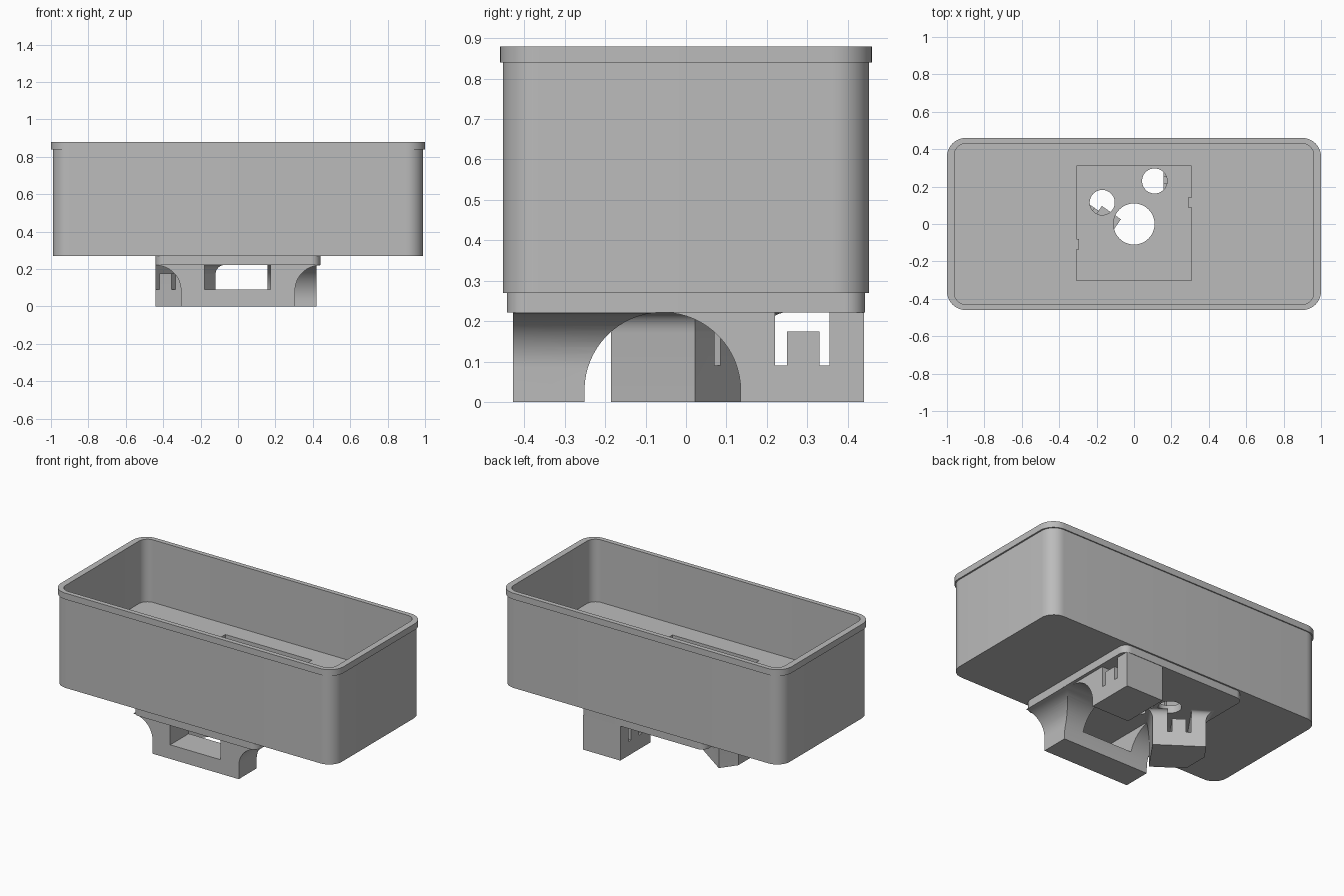
import bpy, bmesh, math
from mathutils import Matrix, Vector

if "Cube" in bpy.data.objects:
    bpy.data.objects.remove(bpy.data.objects["Cube"])

grey = bpy.data.materials.new("plain_grey")
grey.use_nodes = True
grey.diffuse_color = (0.5, 0.5, 0.5, 1)
grey.node_tree.nodes["Principled BSDF"].inputs["Base Color"].default_value = (0.5, 0.5, 0.5, 1)


def make_object(name, bm):
    bmesh.ops.recalc_face_normals(bm, faces=bm.faces)
    mesh = bpy.data.meshes.new(name)
    bm.to_mesh(mesh)
    bm.free()
    obj = bpy.data.objects.new(name, mesh)
    bpy.context.collection.objects.link(obj)
    mesh.materials.append(grey)
    return obj


def loft(name, rings):
    """Closed solid through matching rings of points."""
    bm = bmesh.new()
    loops = [[bm.verts.new(p) for p in ring] for ring in rings]
    count = len(loops[0])
    for low, high in zip(loops, loops[1:]):
        for i in range(count):
            j = (i + 1) % count
            bm.faces.new((low[i], low[j], high[j], high[i]))
    bm.faces.new(loops[0][::-1])
    bm.faces.new(loops[-1])
    return make_object(name, bm)


def prism(name, points, axis, start, end):
    """Extrude a 2D outline along the x, y or z axis."""
    place = {"x": lambda a, b, t: (t, a, b),
             "y": lambda a, b, t: (a, t, b),
             "z": lambda a, b, t: (a, b, t)}[axis]
    return loft(name, [[place(a, b, t) for a, b in points] for t in (start, end)])


def arc(cx, cy, r, start, end, steps=16):
    return [(cx + r * math.cos(math.radians(start + (end - start) * i / steps)),
             cy + r * math.sin(math.radians(start + (end - start) * i / steps)))
            for i in range(steps + 1)]


def rounded(hx, hy, r):
    corners = [(1, 1, 0), (-1, 1, 90), (-1, -1, 180), (1, -1, 270)]
    return [p for sx, sy, a in corners
            for p in arc(sx * (hx - r), sy * (hy - r), r, a, a + 90, 10)]


def rect(x0, x1, y0, y1):
    return [(x0, y0), (x1, y0), (x1, y1), (x0, y1)]


def boolean(obj, other, operation="DIFFERENCE"):
    mod = obj.modifiers.new("cut", "BOOLEAN")
    mod.object, mod.operation, mod.solver = other, operation, "EXACT"
    bpy.context.view_layer.objects.active = obj
    bpy.ops.object.modifier_apply(modifier=mod.name)
    bpy.data.objects.remove(other)


def smooth(obj):
    bpy.ops.object.select_all(action="DESELECT")
    obj.select_set(True)
    bpy.context.view_layer.objects.active = obj
    bpy.ops.object.shade_smooth_by_angle(angle=math.radians(30))


# Main heights
PLATE, BASE, FLOOR, RIM, TOP = 0.222, 0.27, 0.48, 0.84, 0.88

# Tray with an overhanging rim and a square floor opening
tray = prism("tray", rounded(0.99, 0.453, 0.09), "z", BASE, RIM + 0.02)
boolean(tray, prism("rim", rounded(1.0, 0.46, 0.1), "z", RIM, TOP), "UNION")
boolean(tray, prism("cavity", rounded(0.96, 0.43, 0.06), "z", FLOOR, TOP + 0.1))
boolean(tray, prism("opening", rect(-0.307, 0.307, -0.302, 0.31), "z", 0.2, FLOOR + 0.1))

# Small locating tabs inside the opening
for side, x, y in (("left", 0.3, 0.115), ("right", -0.303, -0.108)):
    prism(side + "_tab", rect(x - 0.01, x + 0.01, y - 0.028, y + 0.028), "z", BASE, FLOOR - 0.001)

# Mounting plate with three round holes
plate = prism("mounting_plate", rounded(0.44, 0.443, 0.05), "z", PLATE, BASE)
for x, y, r in ((0, 0, 0.11), (0.11, 0.23, 0.067), (-0.17, 0.115, 0.067)):
    boolean(plate, prism("hole", arc(x, y, r, 0, 352.5, 47), "z", 0.1, 0.4))

# Arch between the front bar and the left foot
MID, R = -0.058, 0.193
Z0 = PLATE - R

# Front bar: arched inner side, flared ends, wide window
bar = prism("front_bar", [(-0.428, 0), (MID - R, 0)] + arc(MID, Z0, R, 180, 92)
            + [(-0.428, PLATE)], "x", -0.44, 0.44)
for side in (1, -1):
    flare = [(side * x, z) for x, z in
             [(0.6, -0.1), (0.6, 0.215)] + arc(0.44, 0.085, 0.135, 90, 180) + [(0.305, -0.1)]]
    boolean(bar, prism("flare", flare, "y", -0.6, 0.2))
boolean(bar, prism("window", rect(-0.18, 0.175, 0.09, 0.3), "y", -0.6, 0.2))
boolean(bar, prism("hole", arc(0, 0, 0.11, 0, 352.5, 47), "z", 0.1, 0.4))


def clip_window(matrix):
    """U-shaped opening that leaves a short tab in the middle."""
    outline = [(0.085, 0.09), (0.115, 0.09), (0.115, 0.175), (0.195, 0.175),
               (0.195, 0.09), (0.22, 0.09), (0.22, 0.3), (0.085, 0.3)]
    cutter = prism("clip_window", outline, "x", -0.2, 0.6)
    cutter.data.transform(matrix)
    return cutter


# Left foot
left_foot = prism("left_foot", [(0.44, 0), (MID + R, 0)] + arc(MID, Z0, R, 0, 88)
                  + [(0.44, PLATE)], "x", 0.157, 0.42)
boolean(left_foot, clip_window(Matrix.Translation((0.157, 0.135, 0))))

# Right foot: turned, clipped at the plate edge, flared at the top
foot = [(-0.265, -0.185), (-0.12, 0.022), (-0.37, 0.197), (-0.44, 0.1), (-0.44, -0.063)]
center = Vector((-0.3, 0.01))
rings = [[(x, y, 0) for x, y in foot]]
for i in range(9):
    angle = math.radians(90 * i / 8)
    scale = 1 + 0.05 * (1 - math.cos(angle)) / 0.18
    z = PLATE - 0.05 + 0.05 * math.sin(angle)
    ring = [center + (Vector(p) - center) * scale for p in foot]
    rings.append([(max(p.x, -0.44), p.y, z) for p in ring])
right_foot = loft("right_foot", rings)
turn = Matrix.Rotation(math.radians(-125), 4, "Z")
boolean(right_foot, clip_window(Matrix.Translation((-0.37, 0.197, 0)) @ turn))

for part in (tray, plate, bar, left_foot, right_foot):
    smooth(part)
